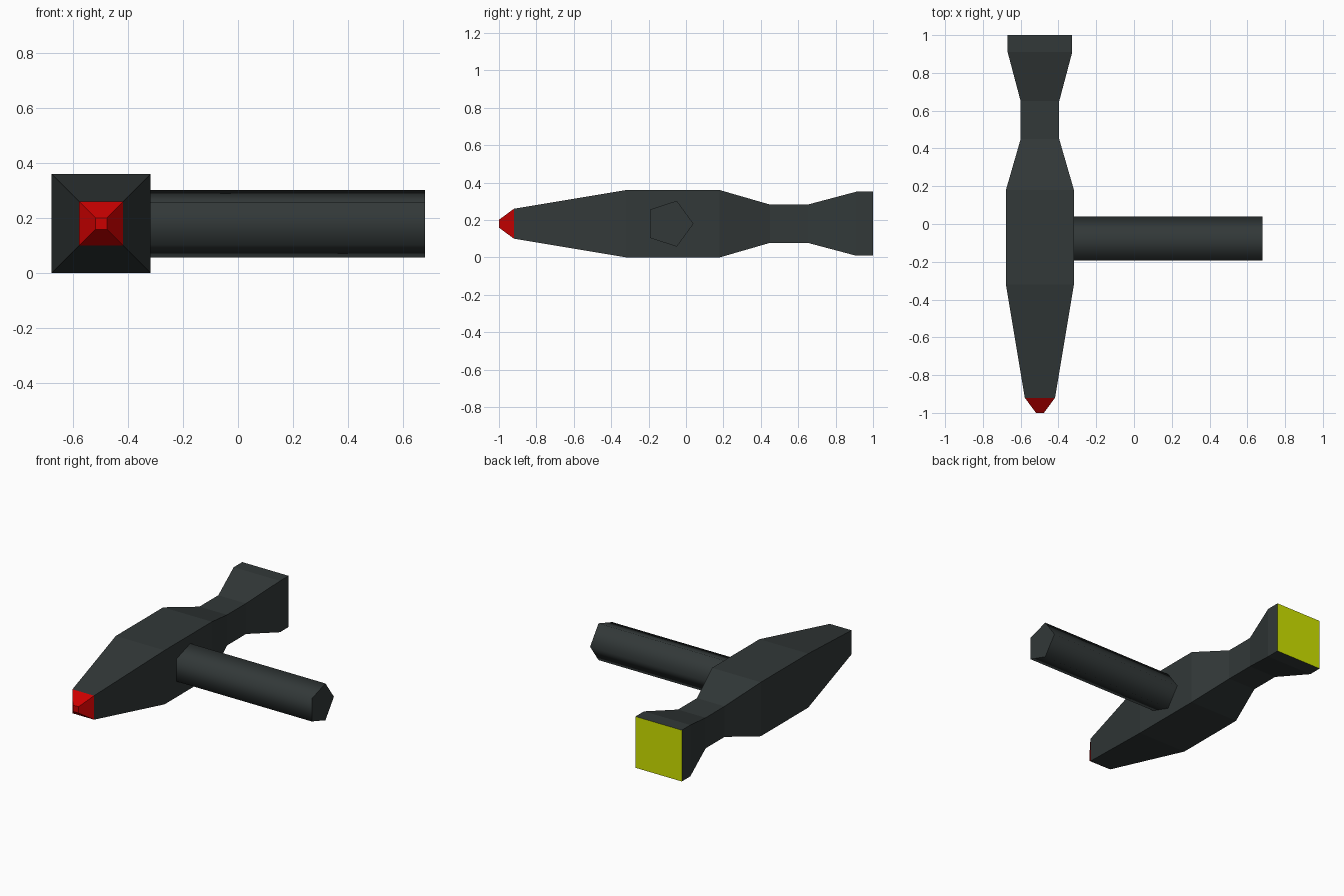
import bpy, bmesh, math

if "Cube" in bpy.data.objects:
    bpy.data.objects.remove(bpy.data.objects["Cube"])


def material(name, rgb):
    m = bpy.data.materials.new(name)
    m.diffuse_color = (*rgb, 1)
    m.use_nodes = True
    m.node_tree.nodes["Principled BSDF"].inputs["Base Color"].default_value = m.diffuse_color
    return m


dark = material("dark grey", (0.032, 0.040, 0.040))
red = material("red", (0.6, 0.0, 0.0))
yellow = material("yellow green", (0.62, 0.76, 0.0))


def finish(bm, name, mats):
    bmesh.ops.recalc_face_normals(bm, faces=bm.faces)
    mesh = bpy.data.meshes.new(name)
    bm.to_mesh(mesh)
    bm.free()
    for m in mats:
        mesh.materials.append(m)
    obj = bpy.data.objects.new(name, mesh)
    bpy.context.collection.objects.link(obj)
    return obj


# Body: square sections lofted along y (position, half width)
CX, CZ = -0.498, 0.18
sections = [(-1, 0.021), (-0.92, 0.08), (-0.32, 0.18), (0.18, 0.18),
            (0.45, 0.102), (0.65, 0.102), (0.91, 0.171), (1, 0.171)]
bm = bmesh.new()
rings = [[bm.verts.new((CX + sx * h, y, CZ + sz * h))
          for sx, sz in ((-1, -1), (1, -1), (1, 1), (-1, 1))]
         for y, h in sections]
for a, b in zip(rings, rings[1:]):
    for i in range(4):
        j = (i + 1) % 4
        bm.faces.new((a[i], a[j], b[j], b[i]))
bm.faces.new(rings[0])
bm.faces.new(rings[-1])
# Red nose tip, yellow tail end
for f in bm.faces:
    y = f.calc_center_median().y
    f.material_index = 1 if y < -0.93 else 2 if y > 0.99 else 0
finish(bm, "body", [dark, red, yellow])

# Handle: five-sided bar along x, smooth sides and flat ends
bm = bmesh.new()
R, HY = 0.129, -0.089
ends = [[bm.verts.new((x, HY + R * math.cos(k * math.tau / 5),
                       CZ + R * math.sin(k * math.tau / 5))) for k in range(5)]
        for x in (-0.33, 0.68)]
for i in range(5):
    j = (i + 1) % 5
    bm.faces.new((ends[0][i], ends[0][j], ends[1][j], ends[1][i])).smooth = True
for ring in ends:
    bm.faces.new(ring)
    for i in range(5):
        bm.edges.get((ring[i], ring[(i + 1) % 5])).smooth = False
finish(bm, "handle", [dark])
